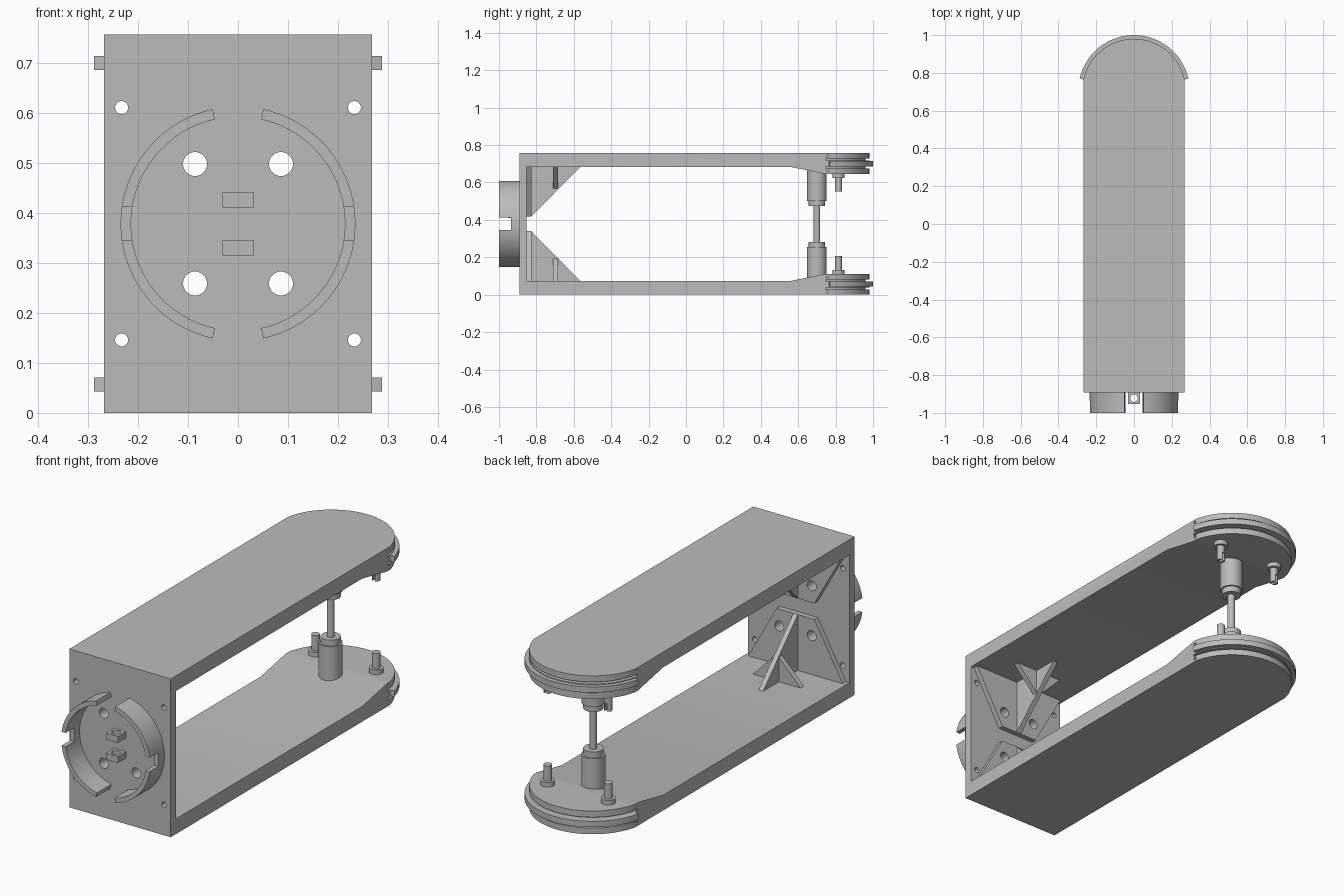
import bpy, bmesh
from math import sin, cos, radians, pi
from mathutils import Matrix, Vector

if "Cube" in bpy.data.objects:
    bpy.data.objects.remove(bpy.data.objects["Cube"])

H = 0.757          # overall height
W = 0.268          # half width
YC = 0.705         # centre of the rounded ends

grey = bpy.data.materials.new("plain_grey")
grey.use_nodes = True
grey.diffuse_color = (0.5, 0.5, 0.5, 1)
grey.node_tree.nodes["Principled BSDF"].inputs["Base Color"].default_value = (0.5, 0.5, 0.5, 1)


def place(axis, a, b, c):
    """Profile point (a, b) at depth c along the axis."""
    return {"x": (c, a, b), "y": (a, c, b), "z": (a, b, c)}[axis]


def prism(name, axis, pts, lo, hi):
    """Extrude a closed profile along an axis."""
    bm = bmesh.new()
    face = bm.faces.new([bm.verts.new(place(axis, a, b, lo)) for a, b in pts])
    out = bmesh.ops.extrude_face_region(bm, geom=[face])
    move = Vector(place(axis, 0, 0, hi - lo))
    bmesh.ops.translate(bm, vec=move, verts=[v for v in out["geom"] if isinstance(v, bmesh.types.BMVert)])
    bmesh.ops.recalc_face_normals(bm, faces=bm.faces[:])
    mesh = bpy.data.meshes.new(name)
    bm.to_mesh(mesh)
    bm.free()
    mesh.materials.append(grey)
    obj = bpy.data.objects.new(name, mesh)
    bpy.context.collection.objects.link(obj)
    return obj


def arc(cx, cy, r, a0, a1, n=40):
    steps = [radians(a0 + (a1 - a0) * i / n) for i in range(n + 1)]
    return [(cx + r * cos(t), cy + r * sin(t)) for t in steps]


def sector(cx, cy, r0, r1, a0, a1):
    return arc(cx, cy, r1, a0, a1) + arc(cx, cy, r0, a1, a0)


def rod(name, axis, a, b, r, lo, hi, n=32):
    return prism(name, axis, arc(a, b, r, 0, 360 - 360 / n, n - 1), lo, hi)


def box(name, x0, x1, y0, y1, z0, z1):
    return prism(name, "z", [(x0, y0), (x1, y0), (x1, y1), (x0, y1)], z0, z1)


def activate(obj):
    bpy.ops.object.select_all(action="DESELECT")
    obj.select_set(True)
    bpy.context.view_layer.objects.active = obj


def boolean(obj, cutter, operation="DIFFERENCE"):
    mod = obj.modifiers.new("cut", "BOOLEAN")
    mod.operation, mod.solver, mod.object = operation, "EXACT", cutter
    activate(obj)
    bpy.ops.object.modifier_apply(modifier=mod.name)
    bpy.data.objects.remove(cutter)


def mirror_up(obj):
    """Copy a lower part to the upper arm."""
    twin = obj.copy()
    twin.data = obj.data.copy()
    twin.name = obj.name.replace("lower", "upper")
    twin.data.transform(Matrix.Translation((0, 0, H)) @ Matrix.Diagonal((1, 1, -1, 1)))
    twin.data.flip_normals()
    bpy.context.collection.objects.link(twin)
    return twin


# Frame: side profile trimmed to a rounded plan
low = [(-0.852, 0.073), (0.555, 0.073), (0.745, 0.111), (1.0, 0.111), (1.0, 0)]
side = low + [(-0.891, 0), (-0.891, H)] + [(y, H - z) for y, z in reversed(low)]
frame = prism("frame", "x", side, -W, W)
plan = [(-W, -0.95), (W, -0.95)] + arc(0, YC, 0.275, 13, 167)
boolean(frame, prism("cutter", "z", plan, -0.1, H + 0.1), "INTERSECT")

# Grooves and pin holes around both rounded ends
for z in (0.034, 0.076):
    for c in (z, H - z):
        boolean(frame, prism("cutter", "z", sector(0, YC, 0.255, 0.33, 9, 171), c - 0.005, c + 0.005))
for z in (0.015, 0.092):
    for c in (z, H - z):
        for s in (-1, 1):
            boolean(frame, rod("cutter", "x", 0.757, c, 0.007, s * W - 0.03, s * W + 0.03, 12))

# Retaining ring in each end
ring = prism("lower_end_ring", "z", sector(0, YC, 0.26, 0.295, 12.7, 167.3), 0.043, 0.071)
mirror_up(ring)

# Brace pad, gusset and cross rib inside the front wall
pad = prism("lower_brace_pad", "y", [(-0.25, 0.073), (0.25, 0.073), (0.1, 0.34), (-0.1, 0.34)], -0.853, -0.827)
gusset = prism("lower_gusset", "x", [(-0.828, 0.073), (-0.565, 0.073), (-0.828, 0.34)], -0.012, 0.012)
rib = prism("lower_cross_rib", "y", [(-0.126, 0.073), (0.126, 0.073), (0.012, 0.19), (-0.012, 0.19)], -0.71, -0.685)
upper_pad = mirror_up(pad)
mirror_up(gusset)
mirror_up(rib)

# Bolt holes through the wall and the pads
for s in (-1, 1):
    for z, one_pad in ((0.259, pad), (H - 0.259, upper_pad)):
        for part in (frame, one_pad):
            boolean(part, rod("cutter", "y", s * 0.086, z, 0.024, -0.95, -0.8))
    for z in (0.146, H - 0.146):
        boolean(frame, rod("cutter", "y", s * 0.233, z, 0.013, -0.95, -0.8, 24))

# Split collar on the front, with a notch in each half
for s, name in ((1, "left"), (-1, "right")):
    a = 77.5
    mid = 0 if s > 0 else 180
    collar = prism(name + "_collar", "y", sector(0, H / 2, 0.214, 0.235, mid - a, mid + a), -1.0, -0.89)
    for x in (-0.05, 0.05):
        collar.data.materials[0] = grey
    boolean(collar, box("cutter", min(s * 0.1, s * 0.3), max(s * 0.1, s * 0.3), -1.1, -0.935, 0.346, 0.412))

# Drilled lugs in the middle of the collar
lug = box("lower_lug", -0.031, 0.031, -0.952, -0.89, 0.315, 0.346)
boolean(lug, rod("cutter", "z", 0, -0.922, 0.02, 0.2, 0.5))
mirror_up(lug)

# Centre post: sleeve with stepped cap, joined by a thin rod
post = []
for name, r, z0, z1 in (("lower_sleeve", 0.052, 0.09, 0.255), ("lower_sleeve_cap", 0.044, 0.25, 0.283)):
    post.append(rod(name, "z", 0, 0.7, r, z0, z1))
    post.append(mirror_up(post[-1]))
post.append(rod("centre_rod", "z", 0, 0.7, 0.017, 0.27, H - 0.27))

# Locating pins with collars; the upper ones are slotted
for s, name in ((1, "left"), (-1, "right")):
    foot = rod("lower_pin_foot_" + name, "z", s * 0.16, 0.815, 0.032, 0.105, 0.133)
    pin = rod("lower_pin_" + name, "z", s * 0.16, 0.815, 0.019, 0.12, 0.206)
    post += [foot, mirror_up(foot), pin]
    upper = mirror_up(pin)
    x = s * 0.16
    boolean(upper, box("cutter", x - 0.006, x + 0.006, 0.75, 0.9, 0.5, 0.59))
    post.append(upper)

# Smooth round walls, crisp edges
for obj in list(bpy.context.scene.objects):
    if obj.type == "MESH" and obj.data.materials and obj.data.materials[0] == grey:
        activate(obj)
        bpy.ops.object.shade_smooth_by_angle(angle=radians(25))
